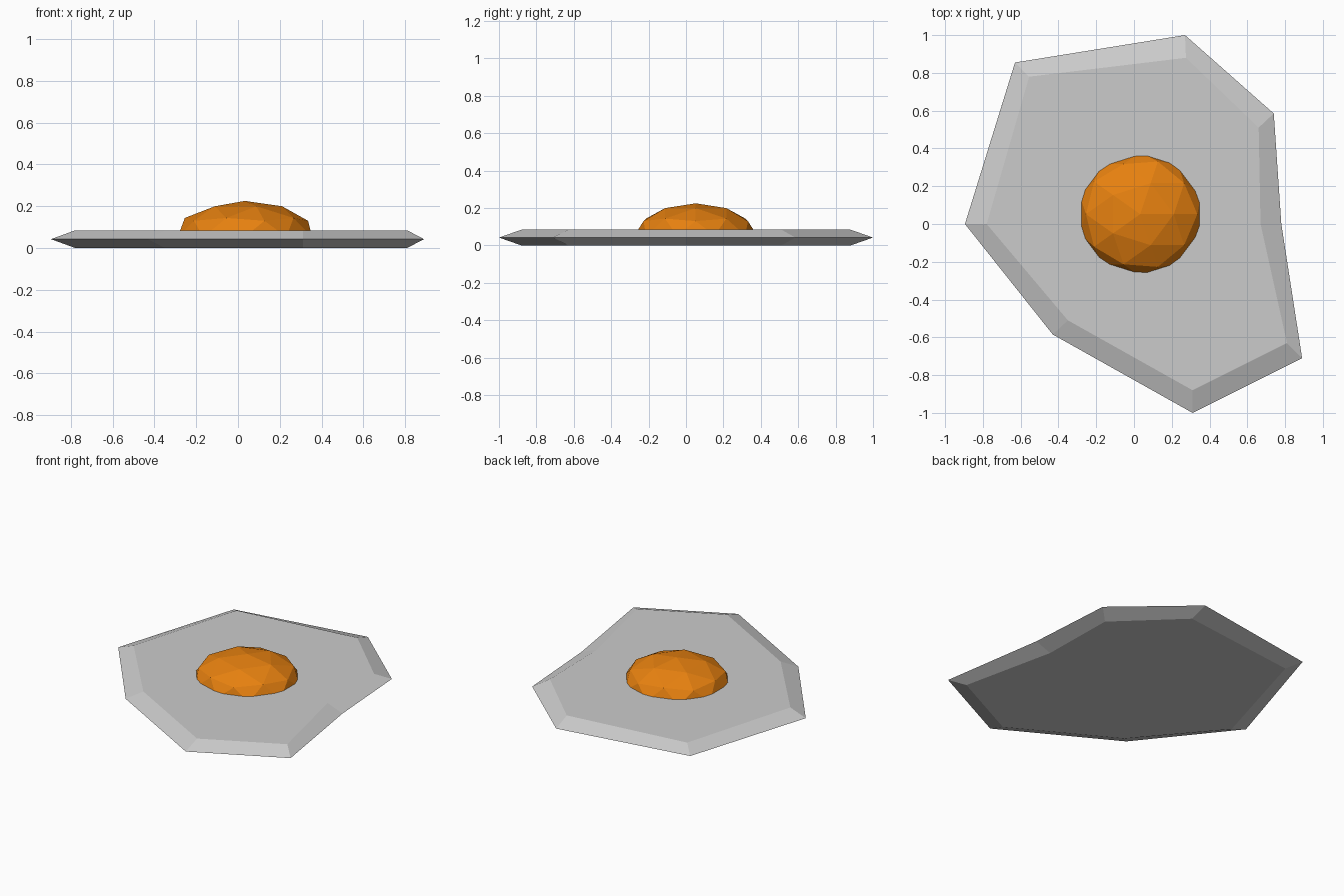
import bpy, bmesh
from mathutils import Matrix

if "Cube" in bpy.data.objects:
    bpy.data.objects.remove(bpy.data.objects["Cube"])


def material(name, rgb):
    m = bpy.data.materials.new(name)
    m.diffuse_color = (*rgb, 1)
    m.use_nodes = True
    m.node_tree.nodes["Principled BSDF"].inputs["Base Color"].default_value = m.diffuse_color
    return m


def add_object(name, bm, mat):
    bmesh.ops.recalc_face_normals(bm, faces=bm.faces)
    me = bpy.data.meshes.new(name)
    bm.to_mesh(me)
    bm.free()
    me.materials.append(mat)
    ob = bpy.data.objects.new(name, me)
    bpy.context.collection.objects.link(ob)
    return ob


# Egg white: irregular eight-sided slab with a pointed rim
rim = [(0.27, 1.0), (0.74, 0.585), (0.78, 0.0), (0.89, -0.71),
       (0.31, -1.0), (-0.43, -0.585), (-0.895, 0.0), (-0.63, 0.855)]
flat = [(0.275, 0.88), (0.66, 0.51), (0.67, 0.0), (0.81, -0.63),
        (0.31, -0.88), (-0.35, -0.51), (-0.78, 0.0), (-0.555, 0.78)]
bm = bmesh.new()
rings = [[bm.verts.new((x, y, z)) for x, y in outline]
         for outline, z in ((flat, 0.0), (rim, 0.042), (flat, 0.084))]
for low, high in zip(rings, rings[1:]):
    for i in range(8):
        j = (i + 1) % 8
        bm.faces.new((low[i], low[j], high[j], high[i]))
bm.faces.new(rings[0][::-1])
bm.faces.new(rings[2])
add_object("egg_white", bm, material("egg white", (0.6, 0.6, 0.6)))

# Yolk: flattened faceted ball, lower half removed inside the white
bm = bmesh.new()
bmesh.ops.create_icosphere(bm, subdivisions=2, radius=1)
bmesh.ops.delete(bm, geom=[v for v in bm.verts if v.co.z < -0.01], context='VERTS')
bmesh.ops.holes_fill(bm, edges=[e for e in bm.edges if e.is_boundary])
bm.transform(Matrix.Translation((0.033, 0.052, 0.053)) @ Matrix.Diagonal((0.338, 0.328, 0.172, 1)))
add_object("yolk", bm, material("yolk orange", (0.8, 0.22, 0.005)))
